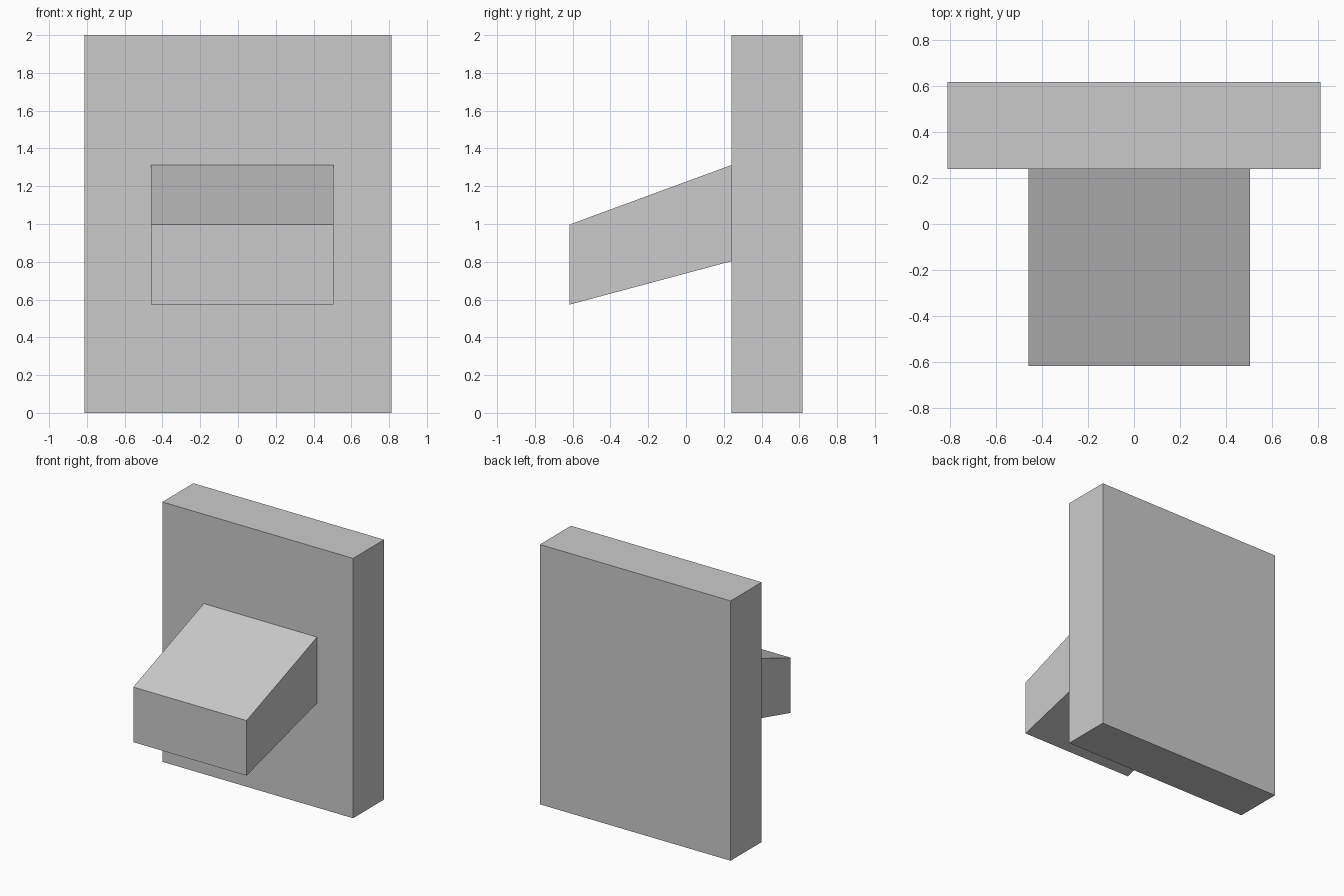
import bpy
import bmesh
from mathutils import Vector

cube = bpy.data.objects.get("Cube")
if cube:
    bpy.data.objects.remove(cube, do_unlink=True)

# Single plain grey finish
grey = bpy.data.materials.new("plain grey")
grey.use_nodes = True
grey.diffuse_color = (0.6, 0.6, 0.6, 1)
grey.node_tree.nodes["Principled BSDF"].inputs["Base Color"].default_value = grey.diffuse_color


def extrude_profile(name, profile, x_min, x_max):
    """Extrude a closed (y, z) side profile along x."""
    bm = bmesh.new()
    side = bm.faces.new([bm.verts.new((x_min, y, z)) for y, z in profile])
    swept = bmesh.ops.extrude_face_region(bm, geom=[side], use_keep_orig=True)
    moved = [v for v in swept["geom"] if isinstance(v, bmesh.types.BMVert)]
    bmesh.ops.translate(bm, verts=moved, vec=Vector((x_max - x_min, 0, 0)))
    bmesh.ops.recalc_face_normals(bm, faces=bm.faces)
    mesh = bpy.data.meshes.new(name)
    bm.to_mesh(mesh)
    bm.free()
    mesh.materials.append(grey)
    obj = bpy.data.objects.new(name, mesh)
    bpy.context.collection.objects.link(obj)
    return obj


FRONT, JOIN, BACK = -0.617, 0.24, 0.617

# Upright slab
extrude_profile("back_slab", [(JOIN, 0), (BACK, 0), (BACK, 2), (JOIN, 2)], -0.812, 0.812)

# Block sloping down and forward from the slab
extrude_profile("sloped_block",
                [(FRONT, 0.573), (JOIN, 0.803), (JOIN, 1.312), (FRONT, 0.997)],
                -0.46, 0.505)
